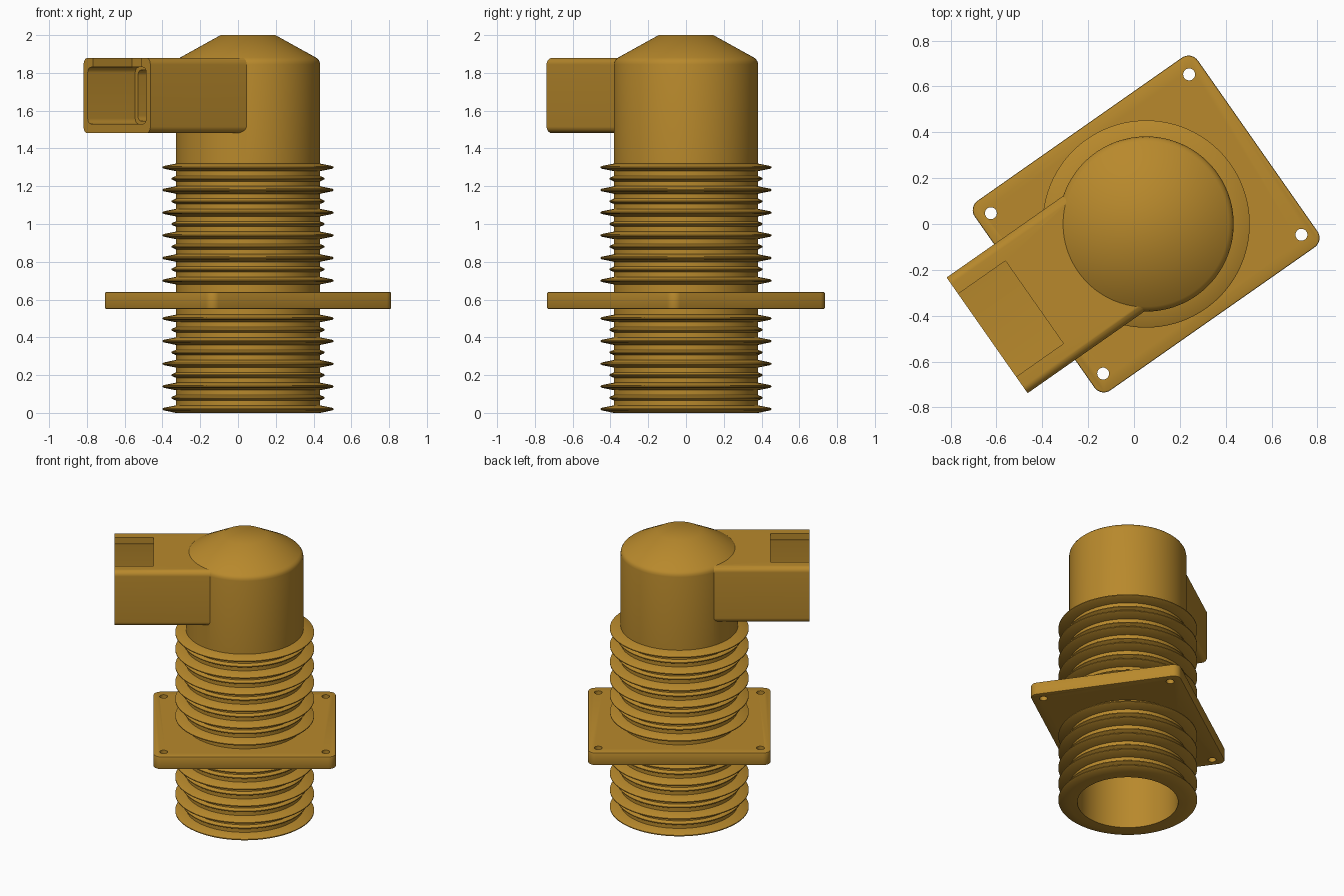
import bpy, bmesh
from math import sin, cos, pi, radians
from mathutils import Matrix

if "Cube" in bpy.data.objects:
    bpy.data.objects.remove(bpy.data.objects["Cube"])


def finish(bm, name):
    bmesh.ops.remove_doubles(bm, verts=bm.verts, dist=1e-5)
    bmesh.ops.recalc_face_normals(bm, faces=bm.faces)
    me = bpy.data.meshes.new(name)
    bm.to_mesh(me)
    bm.free()
    ob = bpy.data.objects.new(name, me)
    bpy.context.collection.objects.link(ob)
    return ob


def lathe(name, profile, seg=128):
    """Closed solid turned about z from (radius, z) points."""
    bm = bmesh.new()
    rings = [[bm.verts.new((r * cos(2 * pi * i / seg), r * sin(2 * pi * i / seg), z))
              for i in range(seg)] for r, z in profile]
    for a, b in zip(rings, rings[1:]):
        for i in range(seg):
            j = (i + 1) % seg
            bm.faces.new((a[i], a[j], b[j], b[i]))
    bm.faces.new(rings[0])
    bm.faces.new(rings[-1])
    return finish(bm, name)


def prism(name, hw, hh, r, d0, d1, place, n=8):
    """Rounded rectangle extruded from d0 to d1; place maps (a, b, depth) to xyz."""
    pts = []
    for k, (sx, sy) in enumerate([(1, 1), (-1, 1), (-1, -1), (1, -1)]):
        for i in range(n + 1):
            t = pi / 2 * (k + i / n)
            pts.append((sx * (hw - r) + r * cos(t), sy * (hh - r) + r * sin(t)))
    bm = bmesh.new()
    lo = [bm.verts.new(place(a, b, d0)) for a, b in pts]
    hi = [bm.verts.new(place(a, b, d1)) for a, b in pts]
    bm.faces.new(lo)
    bm.faces.new(hi)
    for i in range(len(pts)):
        j = (i + 1) % len(pts)
        bm.faces.new((lo[i], lo[j], hi[j], hi[i]))
    return finish(bm, name)


def apply_modifier(ob, mod):
    with bpy.context.temp_override(object=ob, active_object=ob, selected_objects=[ob]):
        bpy.ops.object.modifier_apply(modifier=mod.name)


def combine(target, other, op):
    m = target.modifiers.new("bool", 'BOOLEAN')
    m.operation, m.solver, m.object = op, 'EXACT', other
    apply_modifier(target, m)
    bpy.data.objects.remove(other)


R = 0.382
ARM_Z = 1.68
along_arm = lambda a, b, d: (d, a, ARM_Z + b)
upright = lambda a, b, d: (a, b, d)

# Ribbed tube with alternating large and small fins, conical cap
fins = [(0.02 + 0.12 * i, 0.452) for i in range(5)] + [(0.70 + 0.12 * i, 0.452) for i in range(6)]
fins += [(0.08 + 0.12 * i, 0.405) for i in range(4)] + [(0.76 + 0.12 * i, 0.405) for i in range(5)]
profile = []
for z, r in sorted(fins):
    h = 0.02 if r > 0.43 else 0.014
    profile += [(R, z - h), (r - 0.006, z - 0.007), (r, z - 0.003),
                (r, z + 0.003), (r - 0.006, z + 0.007), (R, z + h)]
profile += [(R, 1.845), (0.379, 1.86), (0.372, 1.871), (0.360, 1.881), (0.145, 2.0)]
body = lathe("insulator_bushing", profile)

# Side arm
combine(body, prism("arm", 0.308, 0.199, 0.035, -0.847, -0.12, along_arm), 'UNION')

# Mounting plate with softened rims and four corner holes
plate = prism("plate", 0.594, 0.505, 0.05, 0.55, 0.64, upright)
bev = plate.modifiers.new("bevel", 'BEVEL')
bev.width, bev.segments, bev.limit_method, bev.angle_limit = 0.006, 2, 'ANGLE', radians(60)
apply_modifier(plate, bev)
for sx in (-1, 1):
    for sy in (-1, 1):
        hole = lathe("hole", [(0.026, 0.5), (0.026, 0.7)], 32)
        hole.data.transform(Matrix.Translation((sx * 0.528, sy * 0.427, 0)))
        combine(plate, hole, 'DIFFERENCE')
combine(body, plate, 'UNION')

# Hollow bore, arm socket, inner passage and top notch
combine(body, lathe("bore", [(0.328, -0.1), (0.328, 1.82), (0.12, 1.935)]), 'DIFFERENCE')
combine(body, prism("socket", 0.27, 0.15, 0.03, -0.95, -0.54, along_arm), 'DIFFERENCE')
combine(body, prism("passage", 0.245, 0.135, 0.03, -0.6, -0.15, along_arm), 'DIFFERENCE')
combine(body, prism("notch", 0.2205, 0.15, 0.001, -0.95, -0.595,
                    lambda a, b, d: (d, a, 1.85 + b), 1), 'DIFFERENCE')

# Turn into place, colour and smooth
body.data.transform(Matrix.Translation((0.053, 0, 0)) @ Matrix.Rotation(radians(35), 4, 'Z'))
mat = bpy.data.materials.new("ochre_resin")
mat.diffuse_color = (0.48, 0.25, 0.025, 1)
mat.use_nodes = True
mat.node_tree.nodes["Principled BSDF"].inputs["Base Color"].default_value = mat.diffuse_color
body.data.materials.clear()
body.data.materials.append(mat)
bpy.context.view_layer.objects.active = body
body.select_set(True)
bpy.ops.object.shade_smooth_by_angle(angle=radians(30))
